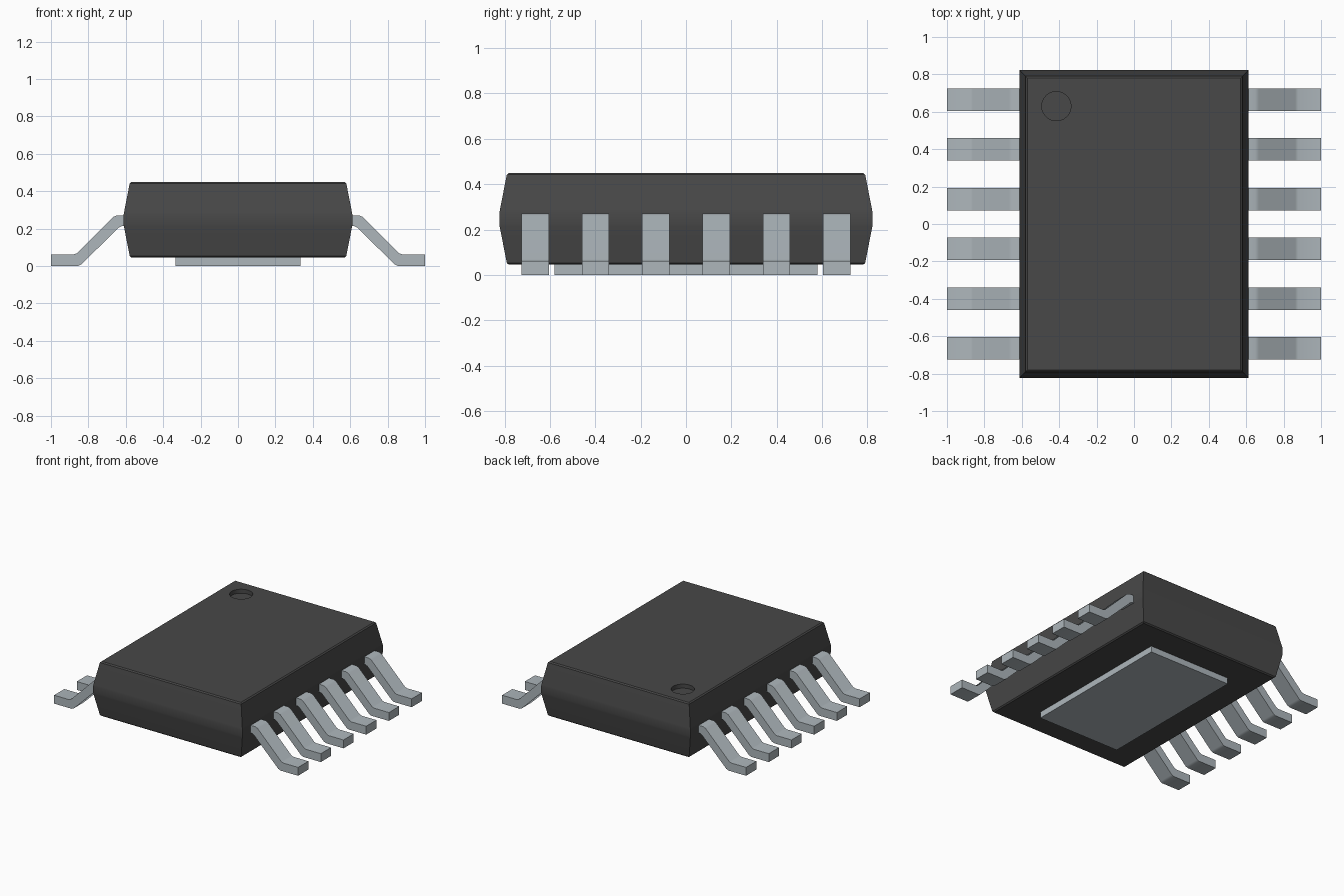
import bpy, bmesh, math

cube = bpy.data.objects.get("Cube")
if cube:
    bpy.data.objects.remove(cube, do_unlink=True)


def make_material(name, rgb, roughness):
    mat = bpy.data.materials.new(name)
    mat.use_nodes = True
    mat.diffuse_color = (*rgb, 1)
    bsdf = mat.node_tree.nodes["Principled BSDF"]
    bsdf.inputs["Base Color"].default_value = (*rgb, 1)
    bsdf.inputs["Roughness"].default_value = roughness
    return mat


plastic = make_material("dark grey plastic", (0.065, 0.065, 0.065), 0.7)
metal = make_material("light grey metal", (0.42, 0.47, 0.50), 0.5)


def add_object(name, bm, mat, smooth_angle=None):
    bmesh.ops.recalc_face_normals(bm, faces=bm.faces)
    mesh = bpy.data.meshes.new(name)
    bm.to_mesh(mesh)
    bm.free()
    mesh.materials.append(mat)
    obj = bpy.data.objects.new(name, mesh)
    bpy.context.collection.objects.link(obj)
    if smooth_angle:
        bpy.ops.object.select_all(action='DESELECT')
        obj.select_set(True)
        bpy.context.view_layer.objects.active = obj
        bpy.ops.object.shade_smooth_by_angle(angle=math.radians(smooth_angle))
    return obj


# Package body: stacked rectangles, widest around the middle
HALF_X, HALF_Y = 0.612, 0.823
LEVELS = [(0.045, 0.042), (0.053, 0.033), (0.212, 0.002), (0.225, 0),
          (0.27, 0), (0.283, 0.002), (0.442, 0.033), (0.45, 0.042)]
bm = bmesh.new()
rings = []
for z, inset in LEVELS:
    x, y = HALF_X - inset, HALF_Y - inset
    rings.append([bm.verts.new((sx * x, sy * y, z))
                  for sx, sy in ((-1, -1), (1, -1), (1, 1), (-1, 1))])
for low, high in zip(rings, rings[1:]):
    for i in range(4):
        j = (i + 1) % 4
        bm.faces.new((low[i], low[j], high[j], high[i]))
bm.faces.new(rings[0][::-1])
bm.faces.new(rings[-1])
body = add_object("package_body", bm, plastic, 25)

# Round pin-one recess cut into the top
bm = bmesh.new()
bmesh.ops.create_cone(bm, cap_ends=True, segments=48, radius1=0.078,
                      radius2=0.078, depth=0.08)
bmesh.ops.translate(bm, verts=bm.verts, vec=(-0.415, 0.63, 0.46))
cutter = add_object("recess_cutter", bm, plastic)
cutter.hide_render = True
cutter.hide_viewport = True
cutter.display_type = 'WIRE'
cut = body.modifiers.new("pin_one_recess", 'BOOLEAN')
cut.operation = 'DIFFERENCE'
cut.solver = 'EXACT'
cut.object = cutter

# Thermal pad under the body
bm = bmesh.new()
bmesh.ops.create_cube(bm, size=1)
bmesh.ops.scale(bm, verts=bm.verts, vec=(0.67, 1.16, 0.05))
bmesh.ops.translate(bm, verts=bm.verts, vec=(0, 0, 0.025))
add_object("thermal_pad", bm, metal)

# Gull-wing leads: side profile with softened bends, extruded across y
PROFILE = [(0.58, 0.213), (0.622, 0.213), (0.637, 0.206), (0.838, 0.008),
           (0.855, 0.0), (1.0, 0.0), (1.0, 0.062), (0.878, 0.062),
           (0.862, 0.068), (0.668, 0.262), (0.648, 0.27), (0.58, 0.27)]
PITCH, WIDTH = 0.266, 0.12


def add_lead(name, side, y):
    bm = bmesh.new()
    face = bm.faces.new([bm.verts.new((side * x, y - WIDTH / 2, z))
                         for x, z in PROFILE])
    out = bmesh.ops.extrude_face_region(bm, geom=[face])
    verts = [v for v in out["geom"] if isinstance(v, bmesh.types.BMVert)]
    bmesh.ops.translate(bm, verts=verts, vec=(0, WIDTH, 0))
    add_object(name, bm, metal, 35)


for side, label in ((1, "left"), (-1, "right")):
    for i in range(6):
        add_lead(f"{label}_lead_{i + 1}", side, (i - 2.5) * PITCH)
